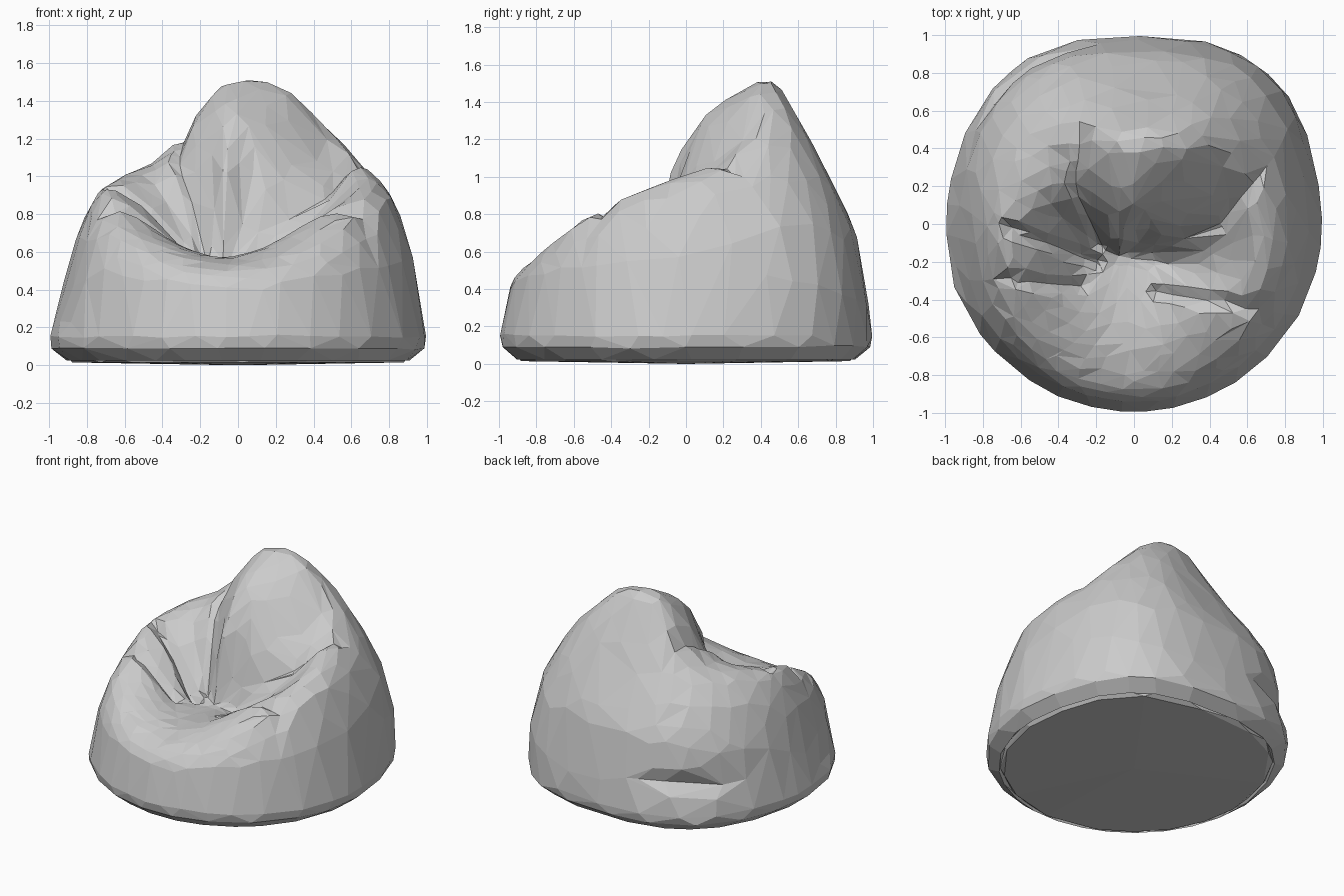
import bpy, bmesh, math, random
from mathutils import Vector

random.seed(4)
cube = bpy.data.objects.get("Cube")
if cube:
    bpy.data.objects.remove(cube)

SEAT = Vector((-0.08, -0.17))        # deepest point of the seat
SEGMENTS, STEPS = 96, 5

# Height profiles from the seat outwards, one for every 30 degrees from +x
REACH = [0, .08, .22, .38, .55, .70, .83, .93, 1]
PROFILES = [
    [.55, .56, .58, .69, .83, .95, .87, .56, .18],     # left arm
    [.55, .66, .97, 1.04, 1.05, 1.09, .93, .69, .22],
    [.55, .96, 1.25, 1.38, 1.45, 1.27, 1.0, .72, .24],
    [.55, 1.02, 1.28, 1.42, 1.46, 1.18, .91, .67, .25],  # back rest
    [.55, .76, .98, 1.12, 1.11, 1.03, .87, .64, .22],
    [.55, .60, .70, .86, .98, .96, .79, .52, .18],
    [.55, .57, .62, .76, .87, .89, .67, .35, .17],     # right arm
    [.55, .56, .58, .66, .74, .75, .68, .48, .18],
    [.55, .55, .57, .60, .63, .62, .57, .46, .18],
    [.55, .55, .56, .57, .57, .55, .51, .42, .17],     # front
    [.55, .55, .57, .60, .63, .62, .57, .46, .18],
    [.55, .55, .57, .66, .76, .79, .73, .52, .18],
]
# Folds pressed into the cloth: start, end, depth
FOLDS = [
    ((-.18, -.10), (-.31, .20), .07),
    ((-.31, .20), (-.28, .48), .07),
    ((-.20, -.20), (-.66, -.02), .07),
    ((-.28, -.33), (-.68, -.29), .05),
    ((.12, -.36), (.68, -.45), .05),
    ((.10, -.13), (.45, -.01), .05),
    ((.45, -.01), (.66, .26), .06),
    ((.66, -.42), (.70, -.55), .04),
]


def spline(a, b, c, d, t):
    return b + .5 * t * (c - a + t * (2*a - 5*b + 4*c - d + t * (3*(b - c) + d - a)))


def profile_height(angle, row):
    k = angle / math.tau * len(PROFILES)
    i = int(k)
    near = [PROFILES[(i + j) % len(PROFILES)][row] for j in (-1, 0, 1, 2)]
    return spline(*near, k - i)


def hull_point(angle):
    """Where a ray from the seat meets the rounded outline."""
    ray = Vector((math.cos(angle), math.sin(angle)))
    along = SEAT.dot(ray)
    p = SEAT + ray * (-along + math.sqrt(along**2 + 1 - SEAT.length_squared))
    corner = max(0, p.y) * (2 * p.x * p.y)**2 * (.08 + .03 * p.x)
    return p * (.994 + corner)


def fold_depth(p):
    total = 0
    for start, end, depth in FOLDS:
        a, b = Vector(start), Vector(end)
        t = max(0, min(1, (p - a).dot(b - a) / (b - a).length_squared))
        gap = (p - a.lerp(b, t)).length
        total = max(total, depth * math.exp(-(gap / .033)**2))
    return total


def tuck(p, z):
    """Pinch on the rear right wall, bulge on the rear left, lip further forward."""
    turn = math.atan2(p.y, p.x)
    pinch = .07 * math.exp(-((turn - 2.2) / .3)**2 - ((z - .38) / .06)**2)
    bulge = .025 * math.exp(-((turn - .75) / .4)**2 - ((z - .45) / .2)**2)
    lip = .015 * math.exp(-((turn + 2.7) / .25)**2 - ((z - .12) / .06)**2)
    return p * (1 - pinch + bulge + lip)


# Cloth shell: rings run from the seat over the crest and down the wall
bm = bmesh.new()
rings = []
for row in range(len(REACH) - 1):
    for step in range(STEPS):
        t = step / STEPS
        if row + step == 0:
            continue
        ring = []
        for s in range(SEGMENTS):
            angle = math.tau * s / SEGMENTS
            rows = [max(0, min(len(REACH) - 1, row + j)) for j in (-1, 0, 1, 2)]
            z = spline(*[profile_height(angle, r) for r in rows], t)
            u = REACH[row] + (REACH[row + 1] - REACH[row]) * t
            p = SEAT.lerp(hull_point(angle), u)
            z -= fold_depth(p)
            if u > .6:
                p = tuck(p, z)
            z += random.uniform(-.007, .007) * u
            ring.append(bm.verts.new((p.x, p.y, z)))
        rings.append(ring)

# Rolled lower edge, seam groove and flat base
for scale, z in ((1, .15), (.99, .09), (.94, .045), (.91, .025), (.9, .04), (.88, .015)):
    ring = []
    for s in range(SEGMENTS):
        p = hull_point(math.tau * s / SEGMENTS)
        p = tuck(p, z) * scale
        ring.append(bm.verts.new((p.x, p.y, z)))
    rings.append(ring)

for inner, outer in zip(rings, rings[1:]):
    for s in range(SEGMENTS):
        n = (s + 1) % SEGMENTS
        bm.faces.new((inner[s], outer[s], outer[n], inner[n]))
middle = bm.verts.new((*SEAT, PROFILES[0][0]))
base = bm.verts.new((0, 0, 0))
for s in range(SEGMENTS):
    n = (s + 1) % SEGMENTS
    bm.faces.new((middle, rings[0][s], rings[0][n]))
    bm.faces.new((base, rings[-1][n], rings[-1][s]))
bmesh.ops.recalc_face_normals(bm, faces=bm.faces)

mesh = bpy.data.meshes.new("bean_bag")
bm.to_mesh(mesh)
bm.free()
bag = bpy.data.objects.new("bean_bag", mesh)
bpy.context.collection.objects.link(bag)

# Reduce to irregular flat facets
facets = bag.modifiers.new("facets", "DECIMATE")
facets.ratio = 950 / (2 * SEGMENTS * len(rings))

cloth = bpy.data.materials.new("grey_cloth")
cloth.use_nodes = True
GREY = (.6, .6, .6, 1)
cloth.diffuse_color = GREY
cloth.node_tree.nodes["Principled BSDF"].inputs["Base Color"].default_value = GREY
mesh.materials.append(cloth)
